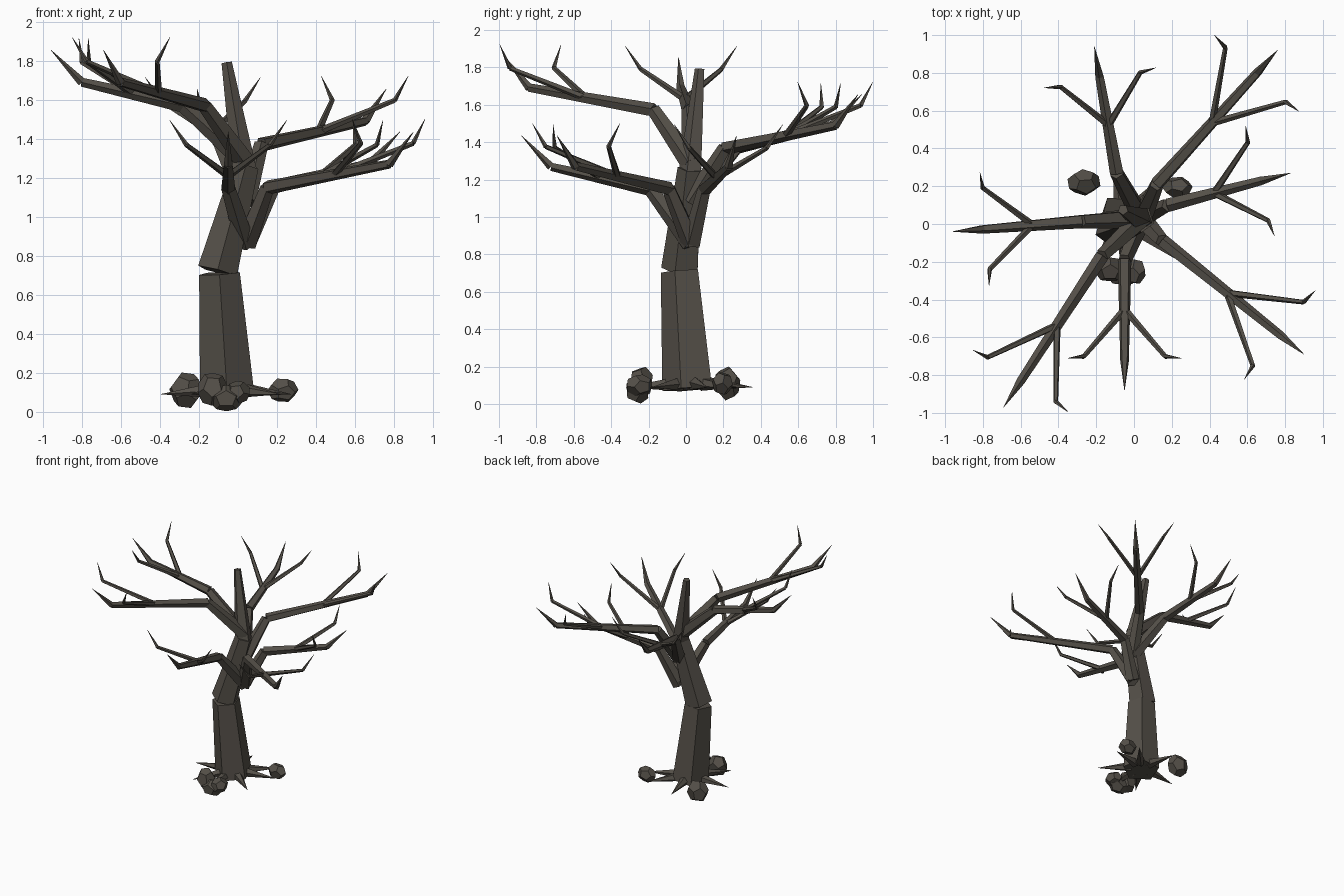
import bpy
import bmesh
from mathutils import Vector, Matrix
from math import sin, cos, pi, atan2

cube = bpy.data.objects.get("Cube")
if cube:
    bpy.data.objects.remove(cube)

BARK = (0.09, 0.08, 0.066, 1)
bark = bpy.data.materials.new("dark_bark")
bark.use_nodes = True
bark.diffuse_color = BARK
bark.node_tree.nodes["Principled BSDF"].inputs["Base Color"].default_value = BARK


def finish(name, bm):
    bmesh.ops.recalc_face_normals(bm, faces=bm.faces)
    mesh = bpy.data.meshes.new(name)
    bm.to_mesh(mesh)
    bm.free()
    mesh.materials.append(bark)
    obj = bpy.data.objects.new(name, mesh)
    bpy.context.collection.objects.link(obj)


def limb(bm, points, radii):
    """Separate five-sided tapered pieces, one between each pair of points."""
    points = [Vector(p) for p in points]
    for a, b, r1, r2 in zip(points, points[1:], radii, radii[1:]):
        turn = Vector((0, 0, 1)).rotation_difference(b - a).to_matrix().to_4x4()
        place = Matrix.Translation((a + b) / 2) @ turn @ Matrix.Rotation(-pi / 2, 4, "Z")
        # the cone primitive starts its ring on +y, so aim that corner at -y
        made = bmesh.ops.create_cone(bm, cap_ends=True, segments=5, radius1=r1,
                                     radius2=max(r2, 0.001), depth=(b - a).length)
        ring = made["verts"]
        first = atan2(ring[0].co.y, ring[0].co.x)
        bmesh.ops.transform(bm, matrix=place @ Matrix.Rotation(-first, 4, "Z"), verts=ring)


# Trunk: three leaning pieces
bm = bmesh.new()
limb(bm, [(-0.055, 0.02, 0.08), (-0.095, -0.025, 0.71)], [0.147, 0.11])
limb(bm, [(-0.105, -0.025, 0.72), (0.04, 0.025, 1.26)], [0.108, 0.07])
limb(bm, [(0.035, 0.025, 1.22), (-0.058, 0.075, 1.79)], [0.068, 0.028])
finish("trunk", bm)

# Branches: elbow x, y, tip x, y, and height step
BRANCHES = {
    "back": (-0.09, 0.27, -0.21, 0.94, 0.22),
    "back_left": (0.12, 0.21, 0.76, 0.92, 0.22),
    "left": (0.18, 0.10, 0.83, 0.27, 0),
    "front_left": (0.15, -0.09, 0.90, -0.69, 0),
    "front": (-0.05, -0.19, -0.05, -0.88, 0),
    "front_right": (-0.17, -0.17, -0.69, -0.97, 0.42),
    "right": (-0.28, 0.015, -0.96, -0.04, 0.42),
}
UP = Vector((0, 0, 1))
for name, (ex, ey, tx, ty, step) in BRANCHES.items():
    elbow = Vector((ex, ey, 1.15 + step))
    tip = Vector((tx, ty, 1.435 + step))
    flat = Vector((tx - ex, ty - ey, 0))
    length = flat.length
    ahead = flat.normalized()
    side = Vector((-ahead.y, ahead.x, 0))
    bend = elbow + ahead * (length - 0.16) + UP * 0.12
    fork = elbow.lerp(bend, (0.18 + 0.29 * length) * length / (length - 0.16))
    bm = bmesh.new()
    limb(bm, [(0.04, 0.03, 0.86 + step), elbow, bend, tip], [0.055, 0.038, 0.024, 0])
    # Two bent twigs leave each branch at its fork
    for s in (-1, 1):
        knee = fork + ahead * 0.36 * length + side * 0.215 * s + UP * 0.16
        end = knee + side * 0.085 * s + ahead * 0.01 + UP * 0.125
        limb(bm, [fork, knee, end], [0.02, 0.013, 0])
    finish(name + "_branch", bm)

# Roots: short spikes around the foot of the trunk
bm = bmesh.new()
base = Vector((-0.055, 0.02, 0.11))
for ex, ey, tx, ty, step in BRANCHES.values():
    out = Vector((tx - base.x, ty - base.y, 0)).normalized()
    limb(bm, [base + out * 0.08, base + out * 0.34 - UP * 0.02], [0.04, 0])
finish("roots", bm)

# Rocks: squashed twelve-sided stones
ROCKS = [
    ((-0.265, 0.22, 0.11), (0.09, 0.072, 0.095), 0.4),
    ((0.23, 0.195, 0.11), (0.08, 0.058, 0.065), 1.1),
    ((-0.13, -0.24, 0.115), (0.08, 0.07, 0.09), 2.0),
    ((-0.06, -0.26, 0.07), (0.09, 0.07, 0.07), 0.8),
    ((0.0, -0.25, 0.1), (0.065, 0.075, 0.06), 2.7),
]
for i, (centre, size, spin) in enumerate(ROCKS):
    ico = bmesh.new()
    bmesh.ops.create_icosphere(ico, subdivisions=1, radius=1)
    corners = [f.calc_center_median().normalized() for f in ico.faces]
    ico.free()
    bm = bmesh.new()
    turn = Matrix.Rotation(spin, 3, "Z") @ Matrix.Rotation(spin, 3, "X")
    for c in corners:
        c = turn @ c
        bm.verts.new([p + q * s for p, q, s in zip(centre, c, size)])
    bmesh.ops.convex_hull(bm, input=bm.verts)
    bmesh.ops.dissolve_limit(bm, angle_limit=0.05, verts=bm.verts, edges=bm.edges)
    finish("rock_%d" % (i + 1), bm)
